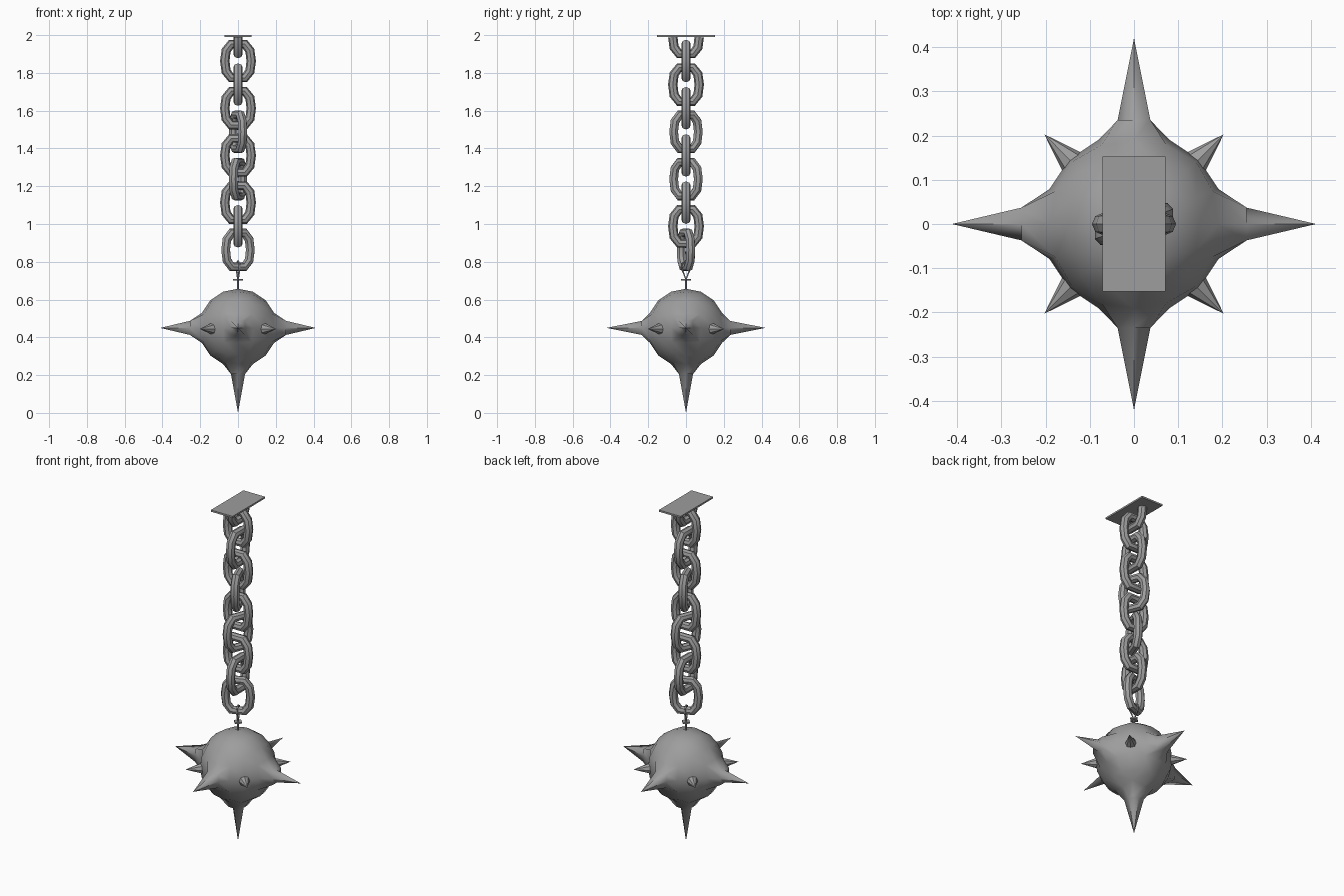
import bpy, bmesh, math
from mathutils import Vector, Matrix

cube = bpy.data.objects.get("Cube")
if cube:
    bpy.data.objects.remove(cube, do_unlink=True)

steel = bpy.data.materials.new("grey_steel")
grey = (0.34, 0.34, 0.34, 1)
steel.diffuse_color = grey
steel.use_nodes = True
steel.node_tree.nodes["Principled BSDF"].inputs["Base Color"].default_value = grey


def finish(obj, name, angle=40):
    """Name, colour and shade an object."""
    obj.name = name
    obj.data.materials.clear()
    obj.data.materials.append(steel)
    bpy.ops.object.select_all(action='DESELECT')
    obj.select_set(True)
    bpy.context.view_layer.objects.active = obj
    if obj.type == 'CURVE':
        bpy.ops.object.convert(target='MESH')
    bpy.ops.object.shade_smooth_by_angle(angle=math.radians(angle))


def tube(name, points, radius, z, yaw, closed=True):
    """Round bar along a path drawn in the xz plane."""
    curve = bpy.data.curves.new(name, 'CURVE')
    curve.dimensions = '3D'
    curve.bevel_depth = radius
    curve.bevel_resolution = 2
    spline = curve.splines.new('POLY')
    spline.points.add(len(points) - 1)
    for p, (px, pz) in zip(spline.points, points):
        p.co = (px, 0, pz, 1)
    spline.use_cyclic_u = closed
    obj = bpy.data.objects.new(name, curve)
    bpy.context.collection.objects.link(obj)
    obj.location.z = z
    obj.rotation_euler.z = math.radians(yaw)
    finish(obj, name)


# Ceiling plate
bpy.ops.mesh.primitive_cube_add(size=1, location=(0, 0, 1.995))
plate = bpy.context.object
plate.scale = (0.142, 0.305, 0.01)
finish(plate, "ceiling_plate")

# Chain: half a link under the plate, then alternating full links
lower = [(-0.07, 0), (-0.063, -0.055), (-0.036, -0.09),
         (0.036, -0.09), (0.063, -0.055), (0.07, 0)]
upper = [(-x, -z) for x, z in lower[1:-1]]
tube("top_half_link", lower, 0.025, 1.99, 90, closed=False)
twist = {4: 21, 6: -21, 9: 21}
for i in range(1, 10):
    tube(f"chain_link_{i}", lower + upper, 0.025, 1.988 - 0.125 * i,
         (0 if i % 2 else 90) + twist.get(i, 0))

# Fastening between the chain and the ball
tube("wire_loop", [(0, -0.065), (0.024, -0.005), (0.024, 0.02), (0, 0.033),
                   (-0.024, 0.02), (-0.024, -0.005)], 0.005, 0.77, 111)
bpy.ops.mesh.primitive_cylinder_add(vertices=4, radius=0.027, depth=0.008,
                                    location=(0, 0, 0.705))
finish(bpy.context.object, "fastening_washer")
bpy.ops.mesh.primitive_cylinder_add(vertices=8, radius=0.005, depth=0.08,
                                    location=(0, 0, 0.675))
finish(bpy.context.object, "fastening_stem")

# Ball: a rounded cube grid with the face centres drawn out into spikes
R, CENTRE = 0.207, Vector((0, 0, 0.45))
bm = bmesh.new()
bmesh.ops.create_cube(bm, size=2)
bmesh.ops.subdivide_edges(bm, edges=bm.edges[:], cuts=3, use_grid_fill=True)
for v in bm.verts:
    v.co = Vector([math.tan(c * math.pi / 4) for c in v.co]).normalized() * R

spikes = [((1, 0, 0), 0.255, 0.412), ((-1, 0, 0), 0.255, 0.412),
          ((0, 1, 0), 0.235, 0.421), ((0, -1, 0), 0.235, 0.421),
          ((0, 0, -1), 0.245, 0.45)]
for direction, neck, tip in spikes:
    d = Vector(direction)
    middle = min(bm.verts, key=lambda v: (v.co - d * R).length)
    faces = list(middle.link_faces)
    bmesh.ops.inset_region(bm, faces=faces, thickness=0.02)
    for v in {v for f in faces for v in f.verts}:
        if v is middle:
            v.co = d * tip
        else:
            side = v.co - d * v.co.dot(d)
            v.co = d * neck + Vector([math.copysign(0.037, c) if abs(c) > 0.015
                                      else 0 for c in side])
bmesh.ops.recalc_face_normals(bm, faces=bm.faces[:])
mesh = bpy.data.meshes.new("spiked_ball")
bm.to_mesh(mesh)
bm.free()
ball = bpy.data.objects.new("spiked_ball", mesh)
ball.location = CENTRE
bpy.context.collection.objects.link(ball)
finish(ball, "spiked_ball", 48)

# Small studs between the big spikes
for i in range(4):
    a = math.radians(45 + 90 * i)
    d = Vector((math.cos(a), math.sin(a), 0))
    bpy.ops.mesh.primitive_cone_add(vertices=8, radius1=0.034, depth=0.1,
                                    location=CENTRE + d * 0.237 - Vector((0, 0, 0.005)),
                                    rotation=d.to_track_quat('Z', 'Y').to_euler())
    finish(bpy.context.object, f"small_stud_{i + 1}")
